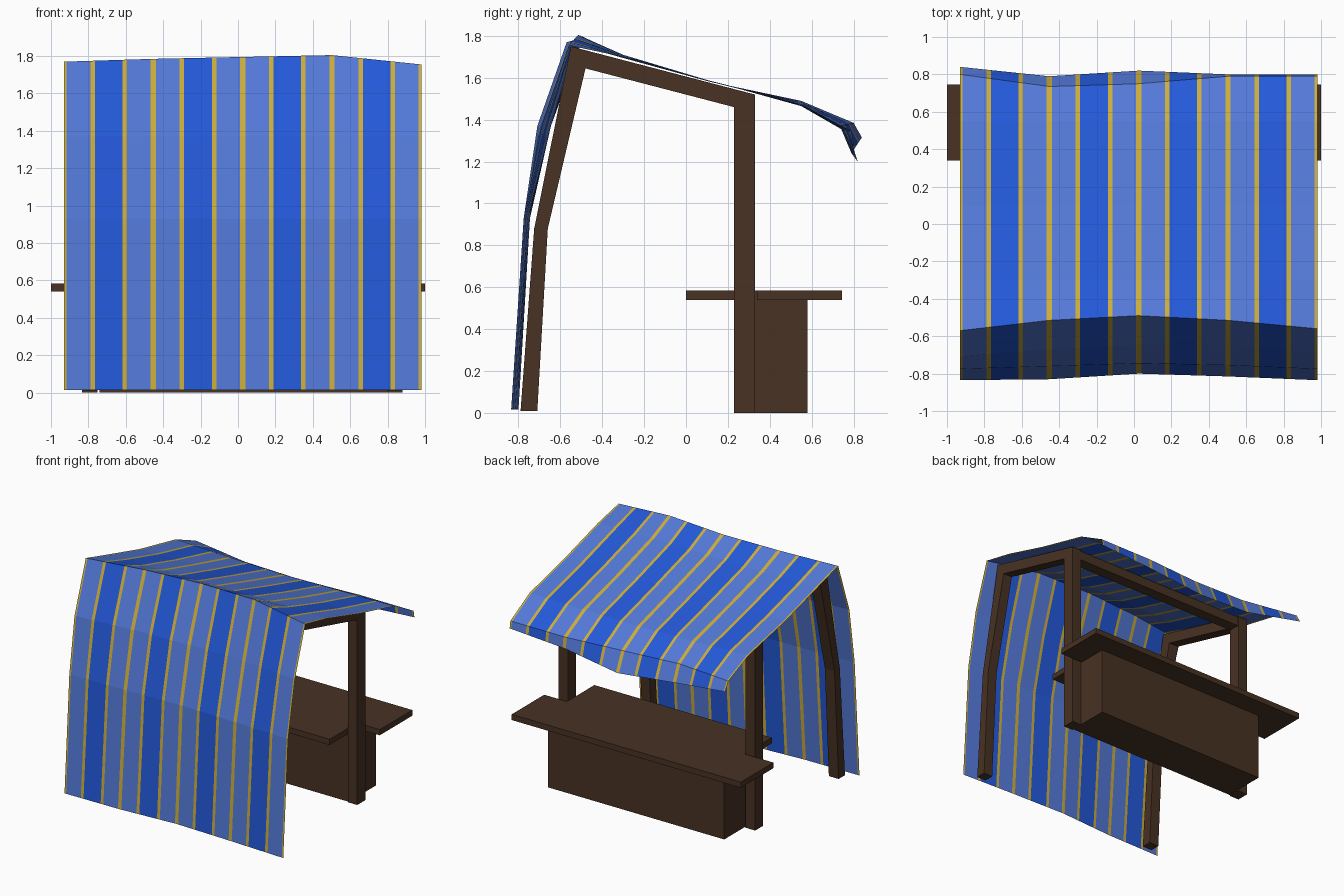
import bpy

if "Cube" in bpy.data.objects:
    bpy.data.objects.remove(bpy.data.objects["Cube"])


def material(name, rgb):
    m = bpy.data.materials.new(name)
    m.diffuse_color = (*rgb, 1.0)
    m.use_nodes = True
    m.node_tree.nodes["Principled BSDF"].inputs["Base Color"].default_value = m.diffuse_color
    return m


WOOD = material("dark_wood", (0.065, 0.032, 0.017))
BLUE = material("deep_blue", (0.017, 0.100, 0.700))
PALE = material("pale_blue", (0.088, 0.192, 0.690))
GOLD = material("gold_trim", (0.600, 0.420, 0.045))


def mesh_object(name, verts, faces, mats):
    me = bpy.data.meshes.new(name)
    me.from_pydata(verts, [], faces)
    for m in mats:
        me.materials.append(m)
    ob = bpy.data.objects.new(name, me)
    bpy.context.collection.objects.link(ob)
    return ob


def prism(name, outline, axis, lo, hi):
    """Extrude a 2D outline along x (outline = y,z) or z (outline = x,y)."""
    n = len(outline)
    verts = []
    for d in (lo, hi):
        verts += [(d, a, b) if axis == "x" else (a, b, d) for a, b in outline]
    faces = [tuple(reversed(range(n))), tuple(range(n, 2 * n))]
    faces += [(i, (i + 1) % n, n + (i + 1) % n, n + i) for i in range(n)]
    return mesh_object(name, verts, faces, [WOOD])


def rect(a0, a1, b0, b1):
    return [(a0, b0), (a1, b0), (a1, b1), (a0, b1)]


# Bent side frames: leaning leg, sloping rafter and upright post in one profile
frame = [(0.33, 0), (0.33, 1.52), (-0.55, 1.75), (-0.725, 0.88), (-0.79, 0.01),
         (-0.71, 0.01), (-0.66, 0.88), (-0.48, 1.645), (0.23, 1.46), (0.23, 0)]
prism("left_frame", frame, "x", -0.835, -0.75)
prism("right_frame", frame, "x", 0.80, 0.88)

# Cross beam between the upright posts
prism("cross_beam", rect(0.235, 0.325, 1.44, 1.515), "x", -0.75, 0.80)

# Counter cabinet and its top, notched around the posts
prism("cabinet", rect(0.24, 0.58, 0.0, 0.54), "x", -0.74, 0.80)
prism("counter_top", [(-1, 0.34), (-0.75, 0.34), (-0.75, 0), (0.80, 0), (0.80, 0.34),
                      (1, 0.34), (1, 0.745), (-1, 0.745)], "z", 0.54, 0.585)

# Cloth canopy: rows from the rear hem over the ridge to the valance,
# each row giving y and z at the five seams
seams = [-0.93, -0.4525, 0.025, 0.5025, 0.98]
rows = [
    ((-0.835, -0.83, -0.80, -0.815, -0.835), (0.015,) * 5),
    ((-0.775, -0.76, -0.745, -0.755, -0.775), (0.93,) * 5),
    ((-0.71, -0.67, -0.645, -0.645, -0.69), (1.37,) * 5),
    ((-0.57, -0.515, -0.49, -0.515, -0.56), (1.77, 1.785, 1.795, 1.805, 1.755)),
    ((-0.30,) * 5, (1.695, 1.70, 1.705, 1.71, 1.70)),
    ((0.10,) * 5, (1.585, 1.59, 1.59, 1.59, 1.585)),
    ((0.55,) * 5, (1.49, 1.475, 1.465, 1.47, 1.475)),
    ((0.80, 0.735, 0.75, 0.79, 0.79), (1.385, 1.37, 1.35, 1.345, 1.345)),
    ((0.84, 0.79, 0.82, 0.80, 0.80), (1.315, 1.24, 1.20, 1.26, 1.29)),
]
# Stripe layout repeated in every panel: gold, pale, gold, blue, gold, pale, gold
cuts = [0, 0.03, 0.295, 0.345, 0.655, 0.705, 0.97, 1]
stripe = [2, 1, 2, 0, 2, 1, 2]


def at(vals, p, t):
    return vals[p] * (1 - t) + vals[p + 1] * t


columns = [(p, t) for p in range(4) for t in cuts[:-1]] + [(3, 1)]
n = len(columns)
verts = [(at(seams, p, t), at(ys, p, t), at(zs, p, t))
         for ys, zs in rows for p, t in columns]
faces = [(r * n + c, r * n + c + 1, (r + 1) * n + c + 1, (r + 1) * n + c)
         for r in range(len(rows) - 1) for c in range(n - 1)]
canopy = mesh_object("cloth_canopy", verts, faces, [BLUE, PALE, GOLD])
for i, f in enumerate(canopy.data.polygons):
    f.material_index = stripe[(i % (n - 1)) % 7]
